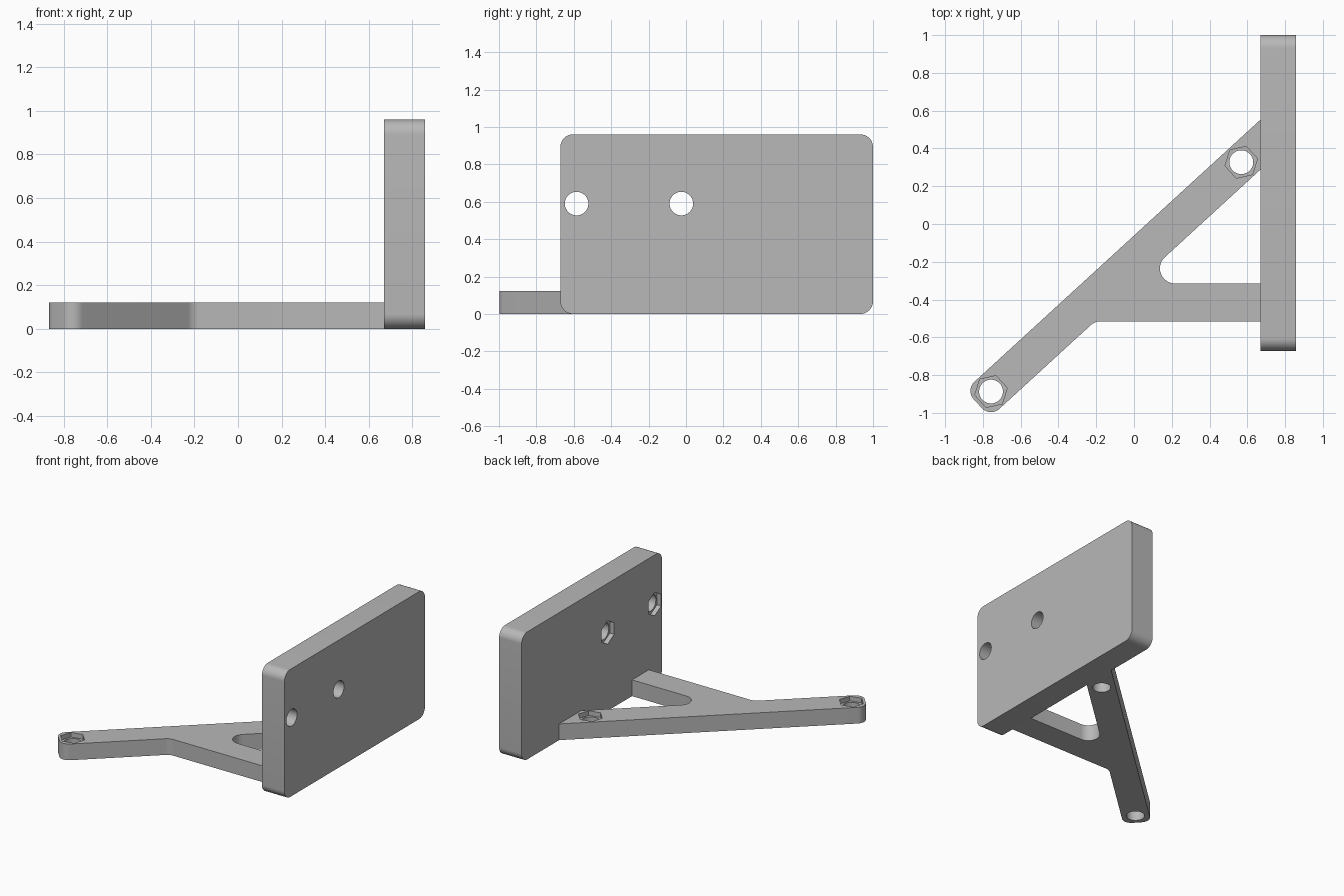
import bpy
import bmesh
from math import radians, cos, sin, tan, pi
from mathutils import Vector, Matrix

cube = bpy.data.objects.get("Cube")
if cube:
    bpy.data.objects.remove(cube, do_unlink=True)

grey = bpy.data.materials.new("plain grey")
grey.use_nodes = True
colour = (0.48, 0.48, 0.48, 1)
grey.diffuse_color = colour
grey.node_tree.nodes["Principled BSDF"].inputs["Base Color"].default_value = colour


def rounded(points, steps=12):
    """Outline from (corner, radius) pairs, with an arc at each rounded corner."""
    out = []
    for i, (p, r) in enumerate(points):
        p = Vector(p)
        if r == 0:
            out.append(p)
            continue
        a = (Vector(points[i - 1][0]) - p).normalized()
        b = (Vector(points[(i + 1) % len(points)][0]) - p).normalized()
        half = a.angle(b) / 2
        centre = p + (a + b).normalized() * r / sin(half)
        start = p + a * r / tan(half) - centre
        sweep = (pi - 2 * half) * (1 if a.cross(b) < 0 else -1)
        for k in range(steps + 1):
            out.append(centre + Matrix.Rotation(sweep * k / steps, 2) @ start)
    return out


def prism(name, outline, depth, matrix=Matrix()):
    """Extrude a flat outline upwards, then place it with the matrix."""
    bm = bmesh.new()
    face = bm.faces.new([bm.verts.new((p[0], p[1], 0)) for p in outline])
    top = bmesh.ops.extrude_face_region(bm, geom=[face])
    moved = [v for v in top["geom"] if isinstance(v, bmesh.types.BMVert)]
    bmesh.ops.translate(bm, verts=moved, vec=(0, 0, depth))
    bmesh.ops.transform(bm, matrix=matrix, verts=bm.verts)
    bmesh.ops.recalc_face_normals(bm, faces=bm.faces)
    mesh = bpy.data.meshes.new(name)
    bm.to_mesh(mesh)
    bm.free()
    mesh.materials.append(grey)
    obj = bpy.data.objects.new(name, mesh)
    bpy.context.collection.objects.link(obj)
    return obj


def polygon(centre, radius, sides, turn=0):
    return [(centre[0] + radius * cos(turn + 2 * pi * k / sides),
             centre[1] + radius * sin(turn + 2 * pi * k / sides)) for k in range(sides)]


def activate(obj):
    bpy.ops.object.select_all(action='DESELECT')
    obj.select_set(True)
    bpy.context.view_layer.objects.active = obj


def cut(obj, cutter):
    cutter.hide_render = True
    mod = obj.modifiers.new("cut", 'BOOLEAN')
    mod.operation = 'DIFFERENCE'
    mod.solver = 'EXACT'
    mod.object = cutter
    activate(obj)
    bpy.ops.object.modifier_apply(modifier=mod.name)
    bpy.data.objects.remove(cutter, do_unlink=True)


def bolt_holes(obj, centres, face_height, turn, matrix=Matrix()):
    """Round through holes, each with a shallow hexagonal nut recess at face_height."""
    lower = Matrix.Translation((0, 0, -0.1))
    recess = Matrix.Translation((0, 0, face_height - 0.035))
    for c in centres:
        cut(obj, prism("hole_cutter", polygon(c, 0.063, 48), 0.5, matrix @ lower))
        cut(obj, prism("nut_cutter", polygon(c, 0.088, 6, turn), 0.2, matrix @ recess))


def finish(obj):
    activate(obj)
    bpy.ops.object.shade_smooth_by_angle(angle=radians(30))


# Upright plate: outline drawn in (y, z) and extruded towards -x
PLATE_IN, PLATE_OUT = 0.67, 0.857
upright = Matrix(((0, 0, -1, PLATE_OUT), (1, 0, 0, 0), (0, 1, 0, 0), (0, 0, 0, 1)))
thick = PLATE_OUT - PLATE_IN
corners = [(-0.672, 0), (1, 0), (1, 0.96), (-0.672, 0.96)]
plate = prism("upright_plate", rounded([(c, 0.068) for c in corners]), thick, upright)
bolt_holes(plate, [(-0.585, 0.59), (-0.025, 0.59)], thick, pi / 2, upright)
finish(plate)

# Forked bracket: diagonal arm with a straight brace branching to the plate
slant = radians(42.5)
along = Vector((cos(slant), sin(slant)))
side = Vector((-sin(slant), cos(slant)))
pivot = Vector((-0.757, -0.887))
HALF, END = 0.0975, 0.095
BRACE_LOW, BRACE_HIGH = -0.515, -0.315
low_edge = pivot - side * HALF
high_edge = pivot + side * HALF


def at_x(p, x):
    return (x, p.y + (x - p.x) * tan(slant))


def at_y(p, y):
    return (p.x + (y - p.y) / tan(slant), y)


outline = rounded([
    (high_edge - along * END, 0.065),
    (low_edge - along * END, 0.065),
    (at_y(low_edge, BRACE_LOW), 0.08),
    ((PLATE_IN, BRACE_LOW), 0),
    ((PLATE_IN, BRACE_HIGH), 0),
    (at_y(low_edge, BRACE_HIGH), 0.08),
    (at_x(low_edge, PLATE_IN), 0),
    (at_x(high_edge, PLATE_IN), 0),
])
bracket = prism("forked_bracket", outline, 0.122)
bolt_holes(bracket, [pivot, pivot + along * 1.797], 0.122, slant - pi / 6)
finish(bracket)
